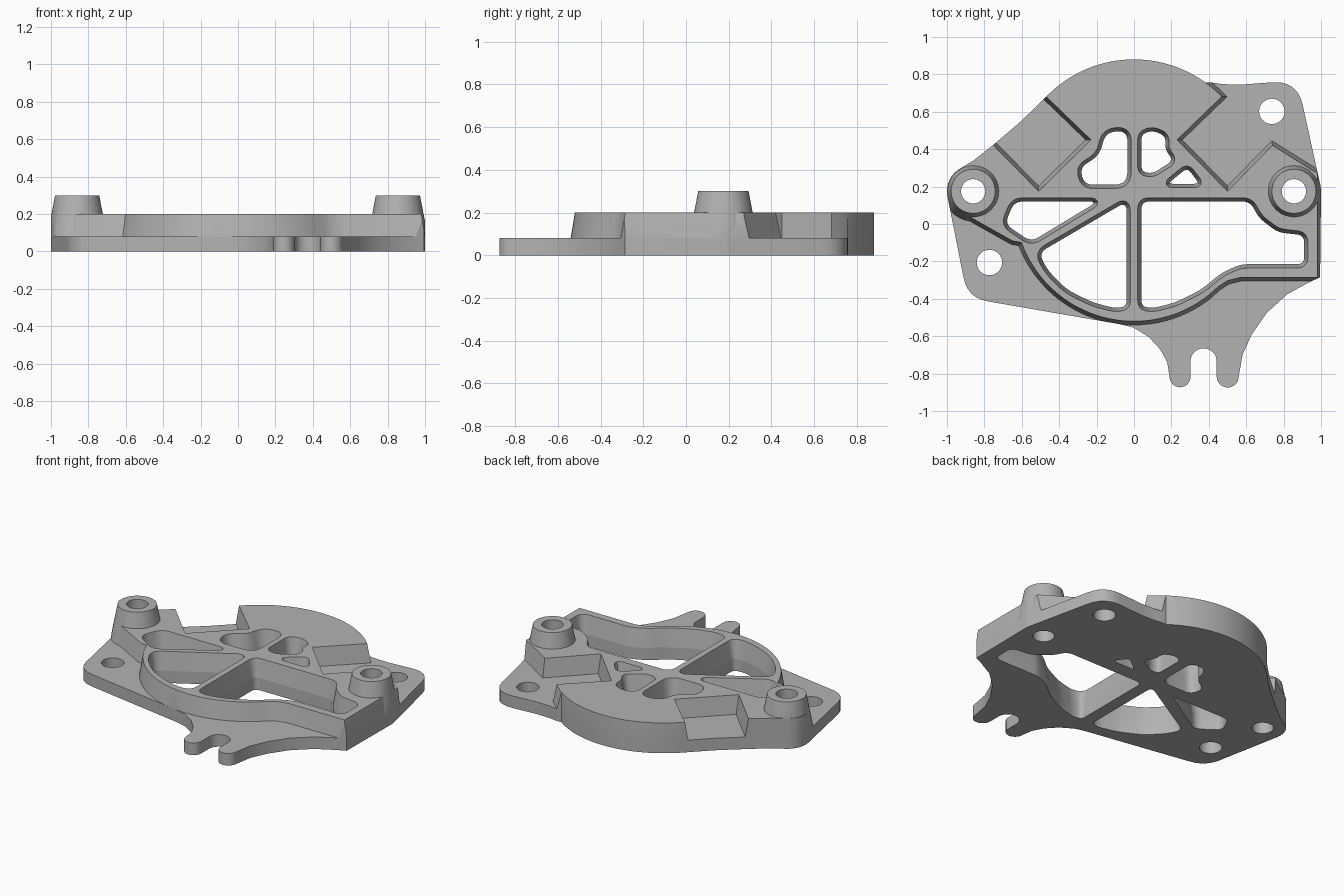
import bpy, bmesh, math
from mathutils import Vector

if "Cube" in bpy.data.objects:
    bpy.data.objects.remove(bpy.data.objects["Cube"])

PLATE_TOP, BODY_TOP, BOSS_TOP = 0.08, 0.2, 0.3
DRAFT = 0.02
BOSSES = [(-0.86, 0.175), (0.855, 0.175)]

metal = bpy.data.materials.new("grey_metal")
metal.use_nodes = True
GREY = (0.45, 0.45, 0.45, 1)
metal.diffuse_color = GREY
metal.node_tree.nodes["Principled BSDF"].inputs["Base Color"].default_value = GREY


def arc(cx, cy, r, start, end, n=16):
    angles = [math.radians(start + (end - start) * i / n) for i in range(n + 1)]
    return [(cx + r * math.cos(a), cy + r * math.sin(a)) for a in angles]


def rounded(points, radius, n=6):
    """Round each corner of a closed polygon."""
    out = []
    for i, p in enumerate(points):
        p, a, b = Vector(p), Vector(points[i - 1]), Vector(points[(i + 1) % len(points)])
        t = min(radius, 0.48 * (a - p).length, 0.48 * (b - p).length)
        s, e = p + (a - p).normalized() * t, p + (b - p).normalized() * t
        for k in range(n + 1):
            u = k / n
            out.append(s * (1 - u) ** 2 + p * 2 * u * (1 - u) + e * u * u)
    return out


def offset(points, d):
    """Mitred outward offset of a counter-clockwise polygon."""
    out = []
    for i, p in enumerate(points):
        p, a, b = Vector(p), Vector(points[i - 1]), Vector(points[(i + 1) % len(points)])
        u, v = (p - a).normalized(), (b - p).normalized()
        n1, n2 = Vector((u.y, -u.x)), Vector((v.y, -v.x))
        out.append(p + (n1 + n2) * d / max(1 + n1.dot(n2), 0.3))
    return out


def loft(name, points, levels):
    """Stack offset copies of a polygon; levels are (z, offset) pairs."""
    area = sum(points[i - 1][0] * p[1] - p[0] * points[i - 1][1] for i, p in enumerate(points))
    points = list(points) if area > 0 else list(points)[::-1]
    bm = bmesh.new()
    rings = [[bm.verts.new((q[0], q[1], z)) for q in offset(points, d)] for z, d in levels]
    bm.faces.new(rings[0][::-1])
    bm.faces.new(rings[-1])
    for low, high in zip(rings, rings[1:]):
        for i in range(len(low)):
            bm.faces.new((low[i - 1], low[i], high[i], high[i - 1]))
    mesh = bpy.data.meshes.new(name)
    bm.to_mesh(mesh)
    bm.free()
    mesh.materials.append(metal)
    ob = bpy.data.objects.new(name, mesh)
    bpy.context.collection.objects.link(ob)
    return ob


def finish(ob, cutters, envelope=None):
    """Apply the booleans and shade the part."""
    tools = [(c, "DIFFERENCE") for c in cutters]
    if envelope:
        tools.insert(0, (envelope, "INTERSECT"))
    for tool, op in tools:
        mod = ob.modifiers.new(op, "BOOLEAN")
        mod.object, mod.operation, mod.solver = tool, op, "EXACT"
    bpy.context.view_layer.update()
    done = bpy.data.meshes.new_from_object(ob.evaluated_get(bpy.context.evaluated_depsgraph_get()))
    ob.modifiers.clear()
    ob.data = done
    bpy.ops.object.select_all(action="DESELECT")
    ob.select_set(True)
    bpy.context.view_layer.objects.active = ob
    bpy.ops.object.shade_smooth_by_angle(angle=math.radians(25))


# Plate outline: left boss, lower flange, forked tab, right flange, rear dome
corner_left = rounded([(-0.998, 0.15), (-0.89, -0.395), (-0.05, -0.54)], 0.11)[7:14]
corner_right = rounded([(1.0, 0.17), (0.875, 0.765), (0.6, 0.75)], 0.15)[7:14]
plate_outline = (
    arc(*BOSSES[0], 0.14, 125, 190) + corner_left
    + [(-0.08, -0.535), (0, -0.555), (0.08, -0.605), (0.14, -0.67), (0.178, -0.74)]
    + arc(0.246, -0.817, 0.056, 180, 360) + arc(0.372, -0.735, 0.07, 180, 0)
    + arc(0.501, -0.815, 0.059, 180, 360)
    + [(0.58, -0.7), (0.63, -0.59), (0.71, -0.475), (0.82, -0.375), (0.94, -0.31), (0.995, -0.285)]
    + arc(*BOSSES[1], 0.145, 0, 12, 4) + corner_right
    + [(0.57, 0.745), (0.47, 0.748), (0.42, 0.756)]
    + arc(0, 0.228, 0.652, 54, 136, 40)
    + [(-0.6, 0.553), (-0.75, 0.425), (-0.86, 0.338)])

# Raised body outline at its top, with the two square notches at the rear
body_outline = (
    [(-1.05, 0.32), (-1.0, 0.17), (-0.935, 0.07), (-0.65, -0.09)]
    + arc(0, 0.12, 0.64, 200, 308, 40)
    + [(0.45, -0.335), (0.5, -0.303), (0.57, -0.285), (0.98, -0.285), (0.98, 0.27), (0.74, 0.42)]
    + [(0.5, 0.175), (0.23, 0.45)]
    + arc(0, 0.228, 0.652, 44, 136, 40)
    + [(-0.23, 0.45), (-0.51, 0.175), (-0.83, 0.5)])

# Weight-saving windows, as corner points and rounding
windows = [
    ([(0.04, 0.12), (0.62, 0.12), (0.67, 0.03), (0.77, -0.045), (0.91, -0.06), (0.91, -0.215),
      (0.57, -0.215), (0.47, -0.26), (0.36, -0.35), (0.22, -0.42), (0.1, -0.45), (0.04, -0.44)], 0.04),
    ([(-0.04, 0.12), (-0.51, -0.155), (-0.46, -0.25), (-0.36, -0.35), (-0.22, -0.42),
      (-0.1, -0.45), (-0.04, -0.44)], 0.05),
    ([(-0.64, 0.12), (-0.195, 0.12), (-0.55, -0.095), (-0.69, 0.0)], 0.045),
    ([(-0.035, 0.5), (-0.155, 0.49), (-0.18, 0.37), (-0.29, 0.3), (-0.265, 0.21), (-0.035, 0.21)], 0.07),
    ([(0.04, 0.48), (0.1, 0.5), (0.17, 0.47), (0.165, 0.4), (0.21, 0.34), (0.1, 0.27), (0.04, 0.28)], 0.05),
    ([(0.18, 0.215), (0.285, 0.3), (0.35, 0.215)], 0.03)]
window_cutters = [
    loft("window_cutter", rounded(pts, r),
         [(-0.1, 0), (PLATE_TOP, 0), (BODY_TOP + 0.012, DRAFT * 1.1)])
    for pts, r in windows]

# Bolt holes through the bosses and the flanges
boss_cutters = [loft("boss_hole_cutter", arc(x, y, 0.065, 0, 350, 35), [(-0.1, 0), (0.5, 0)])
                for x, y in BOSSES]
flange_cutters = [loft("flange_hole_cutter", arc(x, y, 0.068, 0, 350, 35), [(-0.1, 0), (0.5, 0)])
                  for x, y in [(-0.773, -0.206), (0.737, 0.602)]]
envelope = loft("outline_envelope", plate_outline, [(-0.2, 0), (0.6, 0)])

# Base plate
plate = loft("base_plate", plate_outline, [(0, 0), (PLATE_TOP, 0)])
finish(plate, window_cutters + boss_cutters + flange_cutters)

# Raised body with drafted walls
body = loft("raised_body", body_outline, [(PLATE_TOP, DRAFT), (BODY_TOP, 0)])
finish(body, window_cutters + boss_cutters, envelope)

# Tapered bosses
for side, (x, y), cutter in zip(("right", "left"), BOSSES, boss_cutters):
    boss = loft(side + "_boss", arc(x, y, 0.118, 0, 352.5, 47),
                [(PLATE_TOP, 0.042), (BOSS_TOP, 0)])
    finish(boss, [cutter], envelope)

for helper in window_cutters + boss_cutters + flange_cutters + [envelope]:
    bpy.data.objects.remove(helper)
